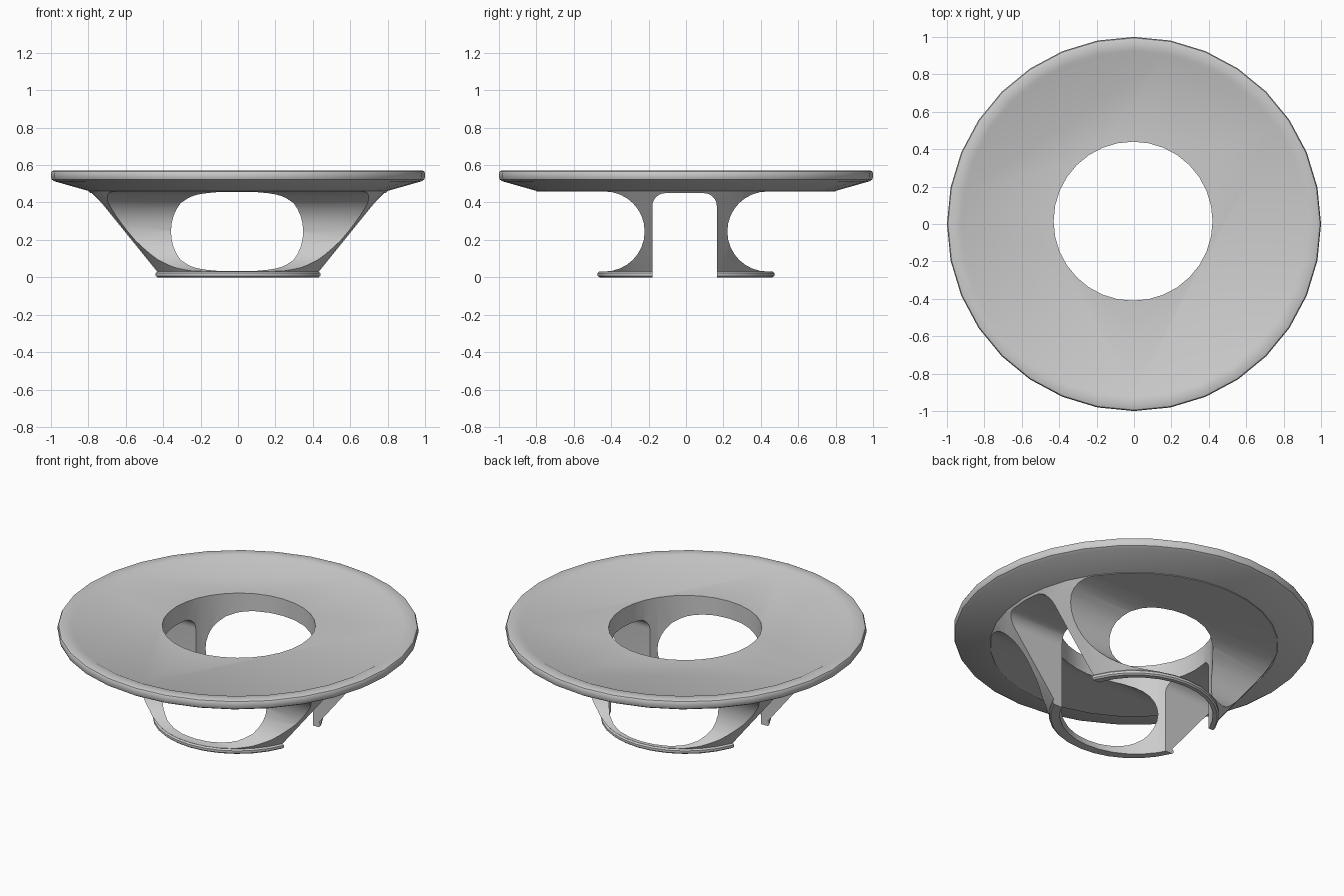
import bpy, bmesh, math

if "Cube" in bpy.data.objects:
    bpy.data.objects.remove(bpy.data.objects["Cube"])


def finish(name, bm):
    bmesh.ops.recalc_face_normals(bm, faces=bm.faces)
    mesh = bpy.data.meshes.new(name)
    bm.to_mesh(mesh)
    bm.free()
    ob = bpy.data.objects.new(name, mesh)
    bpy.context.collection.objects.link(ob)
    return ob


def lathe(name, profile, n):
    """Closed solid of revolution; profile runs bottom to top, caps added."""
    bm = bmesh.new()
    rings = [[bm.verts.new((r * math.cos(2 * math.pi * i / n),
                            r * math.sin(2 * math.pi * i / n), z))
              for i in range(n)] for r, z in profile]
    for a, b in zip(rings, rings[1:]):
        for i in range(n):
            j = (i + 1) % n
            bm.faces.new((a[i], a[j], b[j], b[i]))
    bm.faces.new(rings[0][::-1])
    bm.faces.new(rings[-1])
    return finish(name, bm)


def prism_x(name, outline, half):
    """Extrude a (y, z) outline along x."""
    bm = bmesh.new()
    face = bm.faces.new([bm.verts.new((-half, y, z)) for y, z in outline])
    res = bmesh.ops.extrude_face_region(bm, geom=[face])
    verts = [v for v in res["geom"] if isinstance(v, bmesh.types.BMVert)]
    bmesh.ops.translate(bm, verts=verts, vec=(2 * half, 0, 0))
    return finish(name, bm)


def arc(cy, cz, r, a0, a1, n):
    return [(cy + r * math.cos(math.radians(a0 + (a1 - a0) * i / n)),
             cz + r * math.sin(math.radians(a0 + (a1 - a0) * i / n)))
            for i in range(n + 1)]


def cut(target, cutter):
    cutter.hide_render = True
    mod = target.modifiers.new("cut", 'BOOLEAN')
    mod.operation = 'DIFFERENCE'
    mod.solver = 'EXACT'
    mod.object = cutter
    bpy.context.view_layer.objects.active = target
    bpy.ops.object.modifier_apply(modifier=mod.name)
    bpy.data.objects.remove(cutter, do_unlink=True)


# Base lip, conical body and dished top plate in one turned profile
stand = lathe("flared_stand", [
    (0.463, 0), (0.472, 0.008), (0.472, 0.022), (0.464, 0.03),
    (0.80, 0.462), (0.98, 0.513), (0.995, 0.522), (1.0, 0.535), (1.0, 0.558),
    (0.995, 0.567), (0.985, 0.571), (0.93, 0.571), (0.915, 0.563)], 32)

# Central bore
bore = lathe("bore_cutter", [(0.425, -0.2), (0.425, 0.9)], 32)
bore.location = (-0.005, 0.015, 0)
cut(stand, bore)

# Side-to-side slot with rounded top corners
slot = [(-0.18, -0.1), (0.165, -0.1)]
slot += arc(0.095, 0.38, 0.07, 0, 90, 6) + arc(-0.11, 0.38, 0.07, 90, 180, 6)
cut(stand, prism_x("slot_cutter", slot, 1.2))

# Round-nosed scoops at front and back, leaving the legs between
for side in (-1, 1):
    nose = arc(0.435, 0.245, 0.214, 90, 270, 16) + [(1.2, 0.031), (1.2, 0.459)]
    cut(stand, prism_x("scoop_cutter", [(side * y, z) for y, z in nose], 1.2))

bpy.ops.object.select_all(action='DESELECT')
stand.select_set(True)
bpy.context.view_layer.objects.active = stand
bpy.ops.object.shade_smooth_by_angle(angle=math.radians(30))
